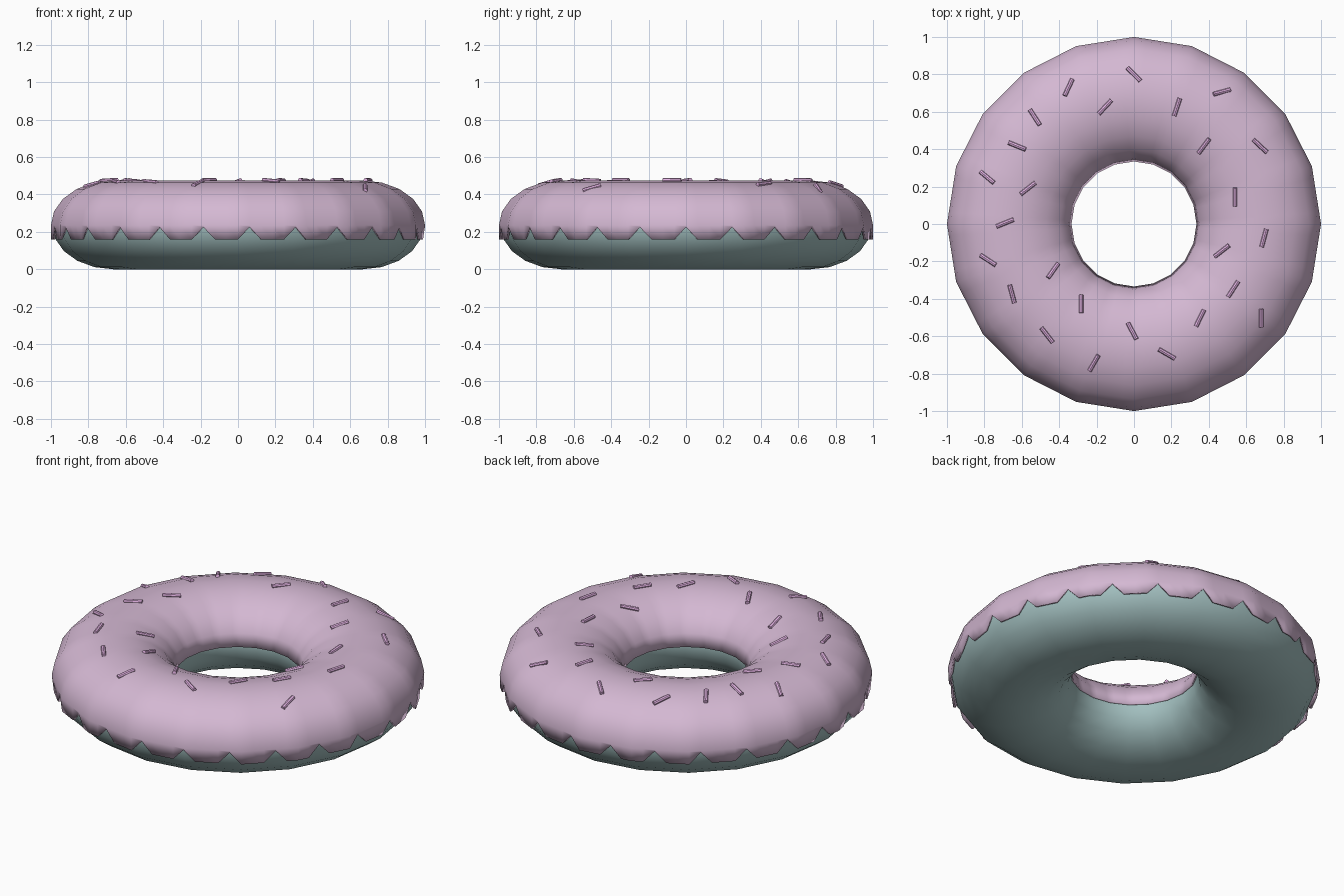
import bpy, bmesh, math
from mathutils import Vector

if "Cube" in bpy.data.objects:
    bpy.data.objects.remove(bpy.data.objects["Cube"])

R, MID = 0.667, 0.235          # ring radius and centre height
SIDES = 20                     # low-poly segments around the ring
SUB = 5                        # icing columns per ring segment


def material(name, rgb):
    m = bpy.data.materials.new(name)
    m.diffuse_color = (*rgb, 1)
    m.use_nodes = True
    m.node_tree.nodes["Principled BSDF"].inputs["Base Color"].default_value = m.diffuse_color
    return m


def ring_point(col, cols_per_side, r, z):
    # point on the straight-sided 20-gon of radius r
    k, f = divmod(col, cols_per_side)
    a, b = (2 * math.pi * (k + i) / SIDES for i in (0, 1))
    p = Vector((math.cos(a), math.sin(a), 0)).lerp(Vector((math.cos(b), math.sin(b), 0)), f / cols_per_side)
    return Vector((p.x * r, p.y * r, z))


def sweep(name, mat, profile, per_side, closed):
    # profile(col) gives the (r, z) list for one column
    bm = bmesh.new()
    n = SIDES * per_side
    cols = [[bm.verts.new(ring_point(c, per_side, r, z)) for r, z in profile(c)] for c in range(n)]
    m = len(cols[0])
    for c in range(n):
        a, b = cols[c], cols[(c + 1) % n]
        for j in range(m if closed else m - 1):
            k = (j + 1) % m
            bm.faces.new((a[j], b[j], b[k], a[k]))
    bmesh.ops.recalc_face_normals(bm, faces=bm.faces)
    me = bpy.data.meshes.new(name)
    bm.to_mesh(me)
    bm.free()
    me.polygons.foreach_set("use_smooth", [True] * len(me.polygons))
    ob = bpy.data.objects.new(name, me)
    bpy.context.collection.objects.link(ob)
    me.materials.append(mat)
    return ob


def oval(deg, a, b):
    t = math.radians(deg)
    return R + a * math.cos(t), MID + b * math.sin(t)


# Dough ring
dough_mat = material("dough", (0.36, 0.52, 0.52))
sweep("dough", dough_mat, lambda c: [oval(i * 18, 0.326, 0.235) for i in range(20)], 1, True)

# Icing: upper half shell whose outer rim hangs down, with a notch every fourth column
A, B = 0.333, 0.240


def icing_profile(c):
    rim_z = 0.225 if c % 4 == 0 else 0.16
    return [oval(180 - i * 18, A, B) for i in range(11)] + [(R + A - 0.001, rim_z)]


icing = sweep("icing", material("icing", (0.66, 0.48, 0.65)), icing_profile, SUB, False)
# make sure the shell faces outward before thickening it inward
if max(icing.data.polygons, key=lambda p: p.center.z).normal.z < 0:
    icing.data.flip_normals()
solid = icing.modifiers.new("thickness", 'SOLIDIFY')
solid.thickness = 0.012
solid.offset = -1

# Sprinkles: x, y, direction in degrees (seen from above)
sprinkles = [
    (0, .80, -45), (-.35, .73, 65), (-.155, .625, 47), (-.53, .57, -57), (-.625, .417, -22),
    (-.785, .25, -40), (-.567, .19, 38), (-.69, .005, 22), (-.78, -.193, -33), (-.652, -.374, -75),
    (-.433, -.25, 55), (-.283, -.428, 90), (-.465, -.594, -52), (-.214, -.743, 60), (-.01, -.572, -62),
    (.176, -.695, -30), (.353, -.503, 64), (.53, -.348, 57), (.68, -.503, 90), (.47, -.144, 38),
    (.695, -.075, 75), (.54, .144, 90), (.674, .417, -43), (.374, .417, 53), (.47, .706, 15), (.23, .625, 72)]
sprinkle_mat = material("sprinkle", (0.78, 0.46, 0.78))


def surface_z(x, y):
    d = (math.hypot(x, y) / 0.993 - R) / A
    return MID + B * math.sqrt(max(0, 1 - d * d))


for i, (x, y, deg) in enumerate(sprinkles):
    # lay each rod along the icing slope
    t = math.radians(deg)
    dx, dy = 0.045 * math.cos(t), 0.045 * math.sin(t)
    p = Vector((x - dx, y - dy, surface_z(x - dx, y - dy)))
    q = Vector((x + dx, y + dy, surface_z(x + dx, y + dy)))
    axis = (q - p).normalized()
    bpy.ops.mesh.primitive_cylinder_add(vertices=8, radius=0.012, depth=0.1,
                                        location=(p + q) / 2 + Vector((0, 0, 0.002)),
                                        rotation=axis.to_track_quat('Z', 'Y').to_euler())
    ob = bpy.context.object
    ob.name = f"sprinkle_{i + 1}"
    ob.data.materials.append(sprinkle_mat)
    bpy.ops.object.shade_smooth_by_angle()
